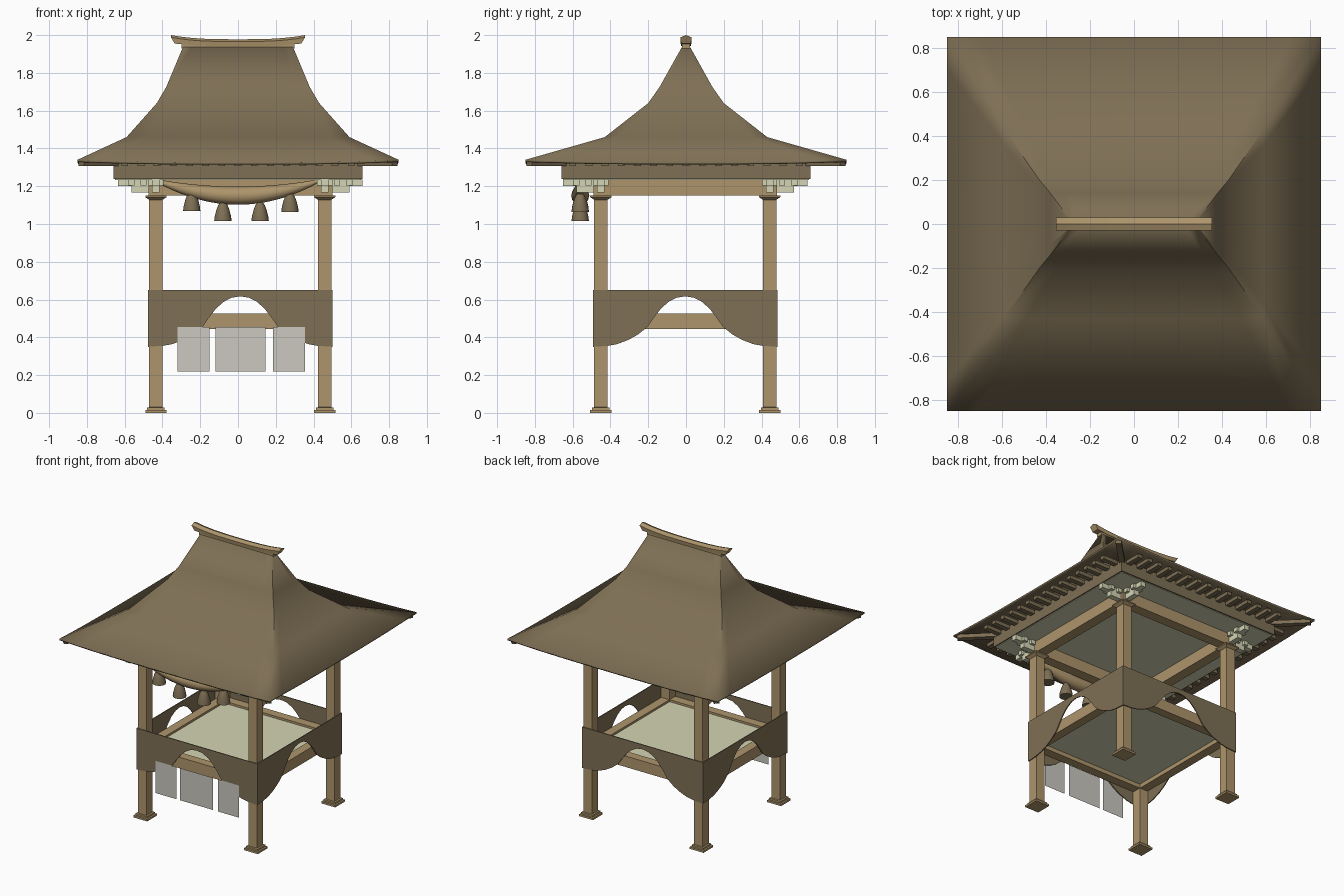
import bpy, bmesh, math
from mathutils import Vector

if "Cube" in bpy.data.objects:
    bpy.data.objects.remove(bpy.data.objects["Cube"])

CX, CY = 0.012, -0.004      # centre of the timber frame
P = 0.447                   # post offset


def mat(name, rgb):
    m = bpy.data.materials.new(name)
    m.diffuse_color = (*rgb, 1)
    m.use_nodes = True
    m.node_tree.nodes["Principled BSDF"].inputs["Base Color"].default_value = m.diffuse_color
    return m


TAN = mat("light_wood", (0.42, 0.30, 0.15))
BROWN = mat("dark_wood", (0.21, 0.16, 0.09))
PALE = mat("pale_panel", (0.66, 0.66, 0.46))
PAPER = mat("paper", (0.60, 0.58, 0.52))


def finish(name, bm, m, smooth=None):
    bmesh.ops.recalc_face_normals(bm, faces=bm.faces)
    me = bpy.data.meshes.new(name)
    bm.to_mesh(me)
    bm.free()
    ob = bpy.data.objects.new(name, me)
    bpy.context.collection.objects.link(ob)
    me.materials.append(m)
    if smooth:
        bpy.ops.object.select_all(action='DESELECT')
        ob.select_set(True)
        bpy.context.view_layer.objects.active = ob
        bpy.ops.object.shade_smooth_by_angle(angle=math.radians(smooth))
    return ob


def loft(bm, rings, caps=True):
    rows = [[bm.verts.new(p) for p in r] for r in rings]
    n = len(rows[0])
    for a, b in zip(rows, rows[1:]):
        for i in range(n):
            bm.faces.new((a[i], a[(i + 1) % n], b[(i + 1) % n], b[i]))
    if caps:
        bm.faces.new(rows[0])
        bm.faces.new(rows[-1])


def rect(cx, cy, hx, hy, z):
    return [(cx + sx * hx, cy + sy * hy, z) for sx, sy in ((-1, -1), (1, -1), (1, 1), (-1, 1))]


def add_box(bm, x0, x1, y0, y1, z0, z1):
    c = ((x0 + x1) / 2, (y0 + y1) / 2, abs(x1 - x0) / 2, abs(y1 - y0) / 2)
    loft(bm, [rect(*c, z0), rect(*c, z1)])


def boxes(name, m, *dims):
    bm = bmesh.new()
    for d in dims:
        add_box(bm, *d)
    return finish(name, bm, m)


def ring_frame(name, m, half, w, z0, z1):
    a, b = half, half - w
    boxes(name, m, *[(CX - a, CX + a, CY + y0, CY + y1, z0, z1) for y0, y1 in ((-a, -b), (b, a))],
          *[(CX + x0, CX + x1, CY - b, CY + b, z0, z1) for x0, x1 in ((-a, -b), (b, a))])


# roof: curved hipped shell with slightly lifted eave corners
def roof_ring(hx, hy, z, lift=0, n=12):
    c = rect(0, 0, hx, hy, z)
    pts = []
    for i in range(4):
        a, b = Vector(c[i]), Vector(c[(i + 1) % 4])
        for k in range(n):
            p = a.lerp(b, k / n)
            p.z -= lift * (1 - abs(2 * k / n - 1) ** 3)
            pts.append(p)
    return pts


bm = bmesh.new()
loft(bm, [roof_ring(0.85, 0.85, 1.34, 0.014), roof_ring(0.59, 0.43, 1.46),
          roof_ring(0.43, 0.20, 1.64), roof_ring(0.38, 0.14, 1.725),
          roof_ring(0.29, 0.02, 1.94)], caps=False)
roof = finish("roof", bm, BROWN, 50)
sol = roof.modifiers.new("thickness", 'SOLIDIFY')
sol.thickness, sol.offset = 0.012, -1

# ridge: straight sill and upswept cap
boxes("ridge_sill", TAN, (-0.30, 0.30, -0.022, 0.022, 1.93, 1.957))
bm = bmesh.new()
rings = []
for i in range(13):
    t = i / 6 - 1
    z, top = 0.022 * abs(t) ** 3, 0.355 * t
    bot = 0.335 * t
    rings.append([(bot, -0.026, 1.942 + z * .6), (bot, 0.026, 1.942 + z * .6), (top, 0.03, 1.966 + z),
                  (top, 0, 1.978 + z), (top, -0.03, 1.966 + z)])
loft(bm, rings)
finish("ridge_cap", bm, TAN)

# eave box, ceiling and rafters
boxes("eave_box", BROWN, (-0.66, 0.66, -0.66, 0.66, 1.238, 1.33))
boxes("ceiling", PALE, (-0.65, 0.65, -0.65, 0.65, 1.234, 1.24))
raf = []
for i in range(15):
    c = -0.60 + i * 1.2 / 14
    for s in (-1, 1):
        raf.append((c - .018, c + .018, s * 0.64, s * 0.78, 1.306, 1.332))
        raf.append((s * 0.64, s * 0.78, c - .018, c + .018, 1.306, 1.332))
boxes("rafters", BROWN, *raf)
bm = bmesh.new()
for sx in (-1, 1):
    for sy in (-1, 1):
        rings = []
        for d in (0.63, 0.83):
            o = 0.014
            rings.append([(sx * (d + k * o), sy * (d - k * o), z)
                          for k, z in ((-1, 1.308), (1, 1.308), (1, 1.336), (-1, 1.336))])
        loft(bm, rings)
finish("hip_rafters", bm, BROWN)

# posts with feet and flared heads, and brackets on top
for sx, nx in ((-1, "left"), (1, "right")):
    for sy, ny in ((-1, "front"), (1, "back")):
        x, y = CX + sx * P, CY + sy * P
        bm = bmesh.new()
        loft(bm, [rect(x, y, h, h, z) for h, z in (
            (.056, 0), (.056, .014), (.046, .016), (.046, .028), (.035, .03),
            (.035, 1.128), (.056, 1.142), (.056, 1.15))])
        finish(f"{ny}_{nx}_post", bm, TAN)
        d = []
        for reach, z0, z1, w in ((0.13, 1.166, 1.20, .02), (0.20, 1.20, 1.235, .02)):
            d.append((x - sx * .05, x + sx * reach, y - w, y + w, z0, z1))
            d.append((x - w, x + w, y - sy * .05, y + sy * reach, z0, z1))
        for r in (0.065, 0.13):
            d.append((x + sx * (r - .016), x + sx * (r + .016), y - .04, y + .04, 1.203, 1.232))
            d.append((x - .04, x + .04, y + sy * (r - .016), y + sy * (r + .016), 1.203, 1.232))
        boxes(f"{ny}_{nx}_bracket", PALE, *d)

# upper and lower beams, floor
ring_frame("top_beams", TAN, 0.487, 0.075, 1.15, 1.236)
ring_frame("floor_beams", TAN, 0.478, 0.065, 0.445, 0.525)
boxes("floor", PALE, (CX - .415, CX + .415, CY - .415, CY + .415, 0.475, 0.51))

# arched aprons on all four sides
half_arch = [(.41, .355), (.36, .364), (.30, .387), (.25, .415), (.20, .455), (.165, .505),
             (.13, .55), (.09, .587), (.045, .61)]
arch = [(-.489, .35)] + [(-a, z) for a, z in half_arch] + [(0, .617)] + \
       [(a, z) for a, z in reversed(half_arch)] + [(.489, .35)]
for k, nm in enumerate(("front", "right", "back", "left")):
    co, si = round(math.cos(k * math.pi / 2)), round(math.sin(k * math.pi / 2))
    bm = bmesh.new()
    cols = []
    for a, z in arch:
        q = []
        for d, h in ((-.489, z), (-.489, .65), (-.482, .65), (-.482, z)):
            q.append((CX + a * co - d * si, CY + a * si + d * co, h))
        cols.append(q)
    loft(bm, cols)
    finish(f"{nm}_apron", bm, BROWN)

# hanging papers
for nm, x0, x1 in (("left", -.32, -.15), ("middle", -.12, .145), ("right", .185, .355)):
    bm = bmesh.new()
    bm.faces.new([bm.verts.new((x, -.496, z)) for x, z in ((x0, .22), (x1, .22), (x1, .455), (x0, .455))])
    finish(f"{nm}_paper", bm, PAPER)

# sagging rope, thick in the middle
bm = bmesh.new()
rings = []
for i in range(25):
    t = i / 12 - 1
    r = 0.01 + 0.038 * (1 - t * t)
    zc = 1.15 + 0.075 * t * t
    rings.append([(.42 * t, -.56 + r * math.cos(a), zc + r * math.sin(a))
                  for a in (j * math.pi / 6 for j in range(12))])
loft(bm, rings)
finish("rope", bm, TAN, 40)

# tassels under the rope
for i, (x, z) in enumerate(((-.245, 1.068), (-.08, 1.016), (.117, 1.016), (.275, 1.064))):
    bm = bmesh.new()
    loft(bm, [[(x + r * math.cos(a), -.56 + r * math.sin(a), z + h)
               for a in (j * math.pi / 6 for j in range(12))]
              for r, h in ((.046, 0), (.043, .025), (.034, .06), (.024, .085), (.014, .10), (.014, .12))])
    finish(f"tassel_{i + 1}", bm, BROWN, 40)
